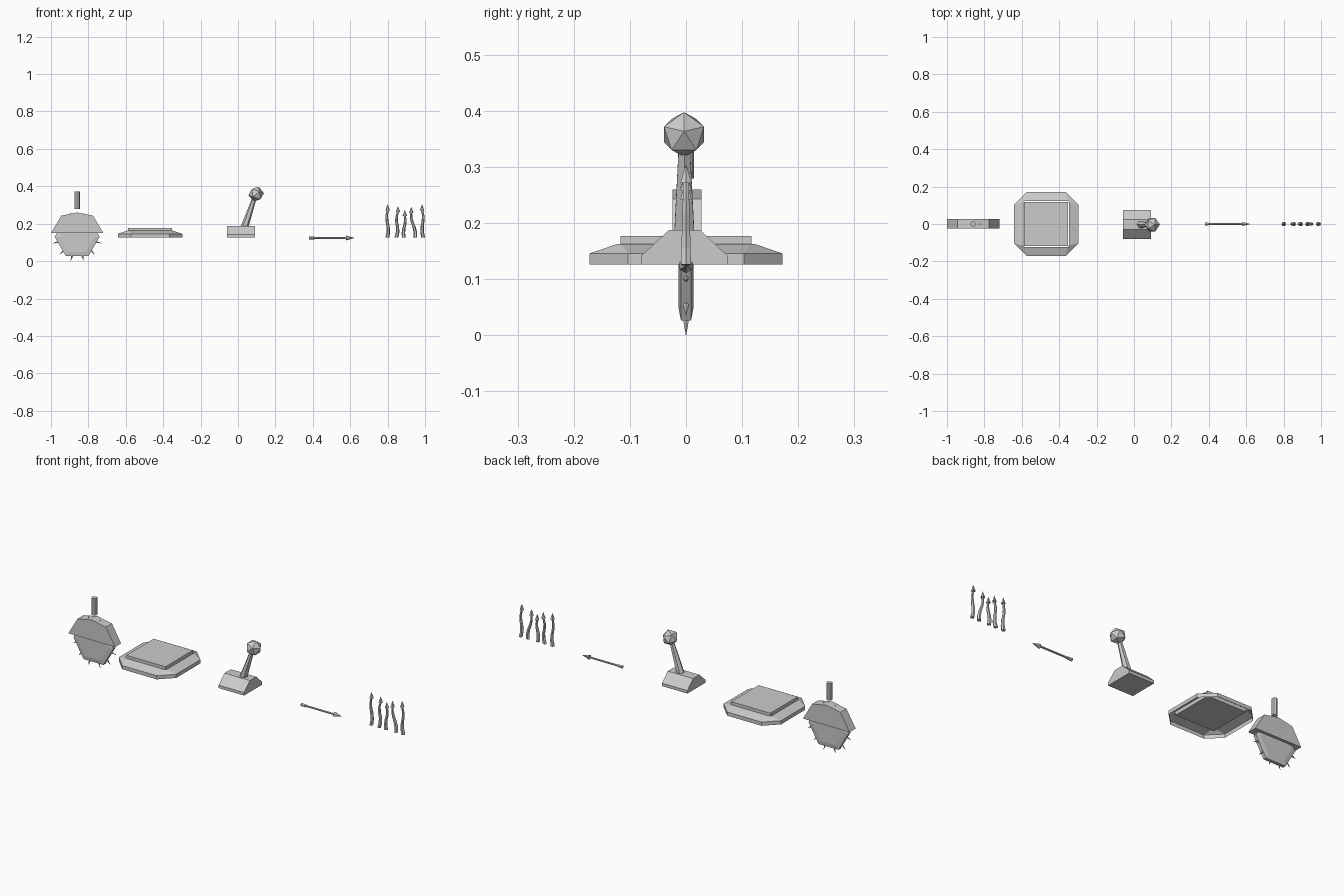
import bpy, bmesh, math
from mathutils import Vector

if "Cube" in bpy.data.objects:
    bpy.data.objects.remove(bpy.data.objects["Cube"])


def make(name, verts, faces):
    me = bpy.data.meshes.new(name)
    me.from_pydata([tuple(v) for v in verts], [], faces)
    ob = bpy.data.objects.new(name, me)
    bpy.context.collection.objects.link(ob)
    bm = bmesh.new()
    bm.from_mesh(me)
    bmesh.ops.recalc_face_normals(bm, faces=bm.faces)
    bm.to_mesh(me)
    bm.free()
    return ob


def skin(rings, cap_start=True, cap_end=True):
    """Bridge equal-length vertex rings into one surface."""
    n = len(rings[0])
    verts = [v for r in rings for v in r]
    faces = [(k * n + i, k * n + (i + 1) % n, (k + 1) * n + (i + 1) % n, (k + 1) * n + i)
             for k in range(len(rings) - 1) for i in range(n)]
    if cap_start:
        faces.append(tuple(range(n)))
    if cap_end:
        faces.append(tuple(range(len(verts) - n, len(verts))))
    return verts, faces


def tube(path, n=6):
    """Rings along a path of (x, y, z, radius), square to its overall direction."""
    d = (Vector(path[-1][:3]) - Vector(path[0][:3])).normalized()
    u = d.cross(Vector((0, 1, 0))).normalized()
    w = d.cross(u)
    return skin([[Vector(p[:3]) + p[3] * (u * math.cos(2 * math.pi * i / n) + w * math.sin(2 * math.pi * i / n))
                  for i in range(n)] for p in path])


def merge(name, parts):
    verts, faces = [], []
    for v, f in parts:
        off = len(verts)
        verts += v
        faces += [tuple(i + off for i in q) for q in f]
    return make(name, verts, faces)


# Saw blade: chamfered hexagonal disc
BX, BZ = -0.86, 0.13


def hexagon(r, y):
    return [(BX + r * math.cos(math.pi * i / 3), y, BZ + r * math.sin(math.pi * i / 3)) for i in range(6)]


make("saw_blade", *skin([hexagon(0.095, -0.013), hexagon(0.12, -0.009),
                         hexagon(0.12, 0.009), hexagon(0.095, 0.013)]))

# Saw teeth: two per edge
teeth = []
for i in range(12):
    a = math.radians(15 + 30 * i)
    c, s = math.cos(a), math.sin(a)
    teeth.append(tube([(BX + 0.102 * c, 0, BZ + 0.102 * s, 0.006),
                       (BX + 0.1345 * c, 0, BZ + 0.1345 * s, 0.0004)], 5))
merge("saw_teeth", teeth)

# Saw guard and floating handle
guard = [(-1.0, 0.15), (-0.945, 0.243), (-0.86, 0.26), (-0.775, 0.243), (-0.72, 0.15)]
make("saw_guard", *skin([[(x, y, z) for x, z in guard] for y in (-0.024, 0.028)]))
make("saw_handle", *tube([(BX, 0, 0.28, 0.0145), (BX, 0, 0.372, 0.0145)], 8))


# Pressure plate: open octagonal skirt sloping to a square opening
def octagon(a, b, z):
    pts = [(a, b), (b, a), (-b, a), (-a, b), (-a, -b), (-b, -a), (b, -a), (a, -b)]
    return [(-0.47 + x, y, z) for x, y in pts]


make("plate_frame", *skin([octagon(0.172, 0.103, 0.126), octagon(0.172, 0.103, 0.146),
                           octagon(0.122, 0.116, 0.163)], False, False))
s = 0.117
make("plate_top", *skin([[(-0.47 + x, y, z) for x, y in ((s, s), (-s, s), (-s, -s), (s, -s))]
                         for z in (0.148, 0.177)]))

# Lever base: gabled block extruded along x
prof = [(-0.08, 0.126), (-0.08, 0.142), (-0.03, 0.188), (0.025, 0.188), (0.074, 0.142), (0.074, 0.126)]
make("lever_base", *skin([[(x, y, z) for y, z in prof] for x in (-0.06, 0.092)]))

# Lever stick and faceted knob
make("lever_stick", *tube([(0.033, -0.003, 0.175, 0.021), (0.09, -0.003, 0.345, 0.011)], 6))
bpy.ops.mesh.primitive_ico_sphere_add(subdivisions=1, radius=0.042, location=(0.097, -0.0035, 0.358),
                                      rotation=(0, math.radians(19), 0))
bpy.context.object.name = "lever_knob"

# Dart: thick tail, shaft and cone head
merge("dart", [tube([(0.38, 0, 0.124, 0.009), (0.41, 0, 0.124, 0.007)]),
               tube([(0.40, 0, 0.124, 0.0055), (0.58, 0, 0.124, 0.0055)]),
               tube([(0.578, 0, 0.124, 0.013), (0.622, 0, 0.124, 0.0005)])])

# Wavy spikes: base x, tip x, top z, sideways wave
spikes = [(0.799, 0.800, 0.304, 0.005), (0.846, 0.855, 0.294, 0.006), (0.887, 0.892, 0.274, -0.004),
          (0.948, 0.926, 0.29, 0.005), (0.990, 0.984, 0.304, -0.005)]
for k, (x0, x1, top, wave) in enumerate(spikes):
    neck = top - 0.03
    path = []
    for j in range(6):
        t = j / 5
        path.append((x0 + (x1 - x0) * t + wave * math.sin(2 * math.pi * t), 0,
                     0.126 + (neck - 0.126) * t, 0.0105 - 0.005 * t))
    merge(f"spike_{k + 1}", [tube(path), tube([(x1, 0, neck - 0.002, 0.0115), (x1, 0, top, 0.0005)])])
